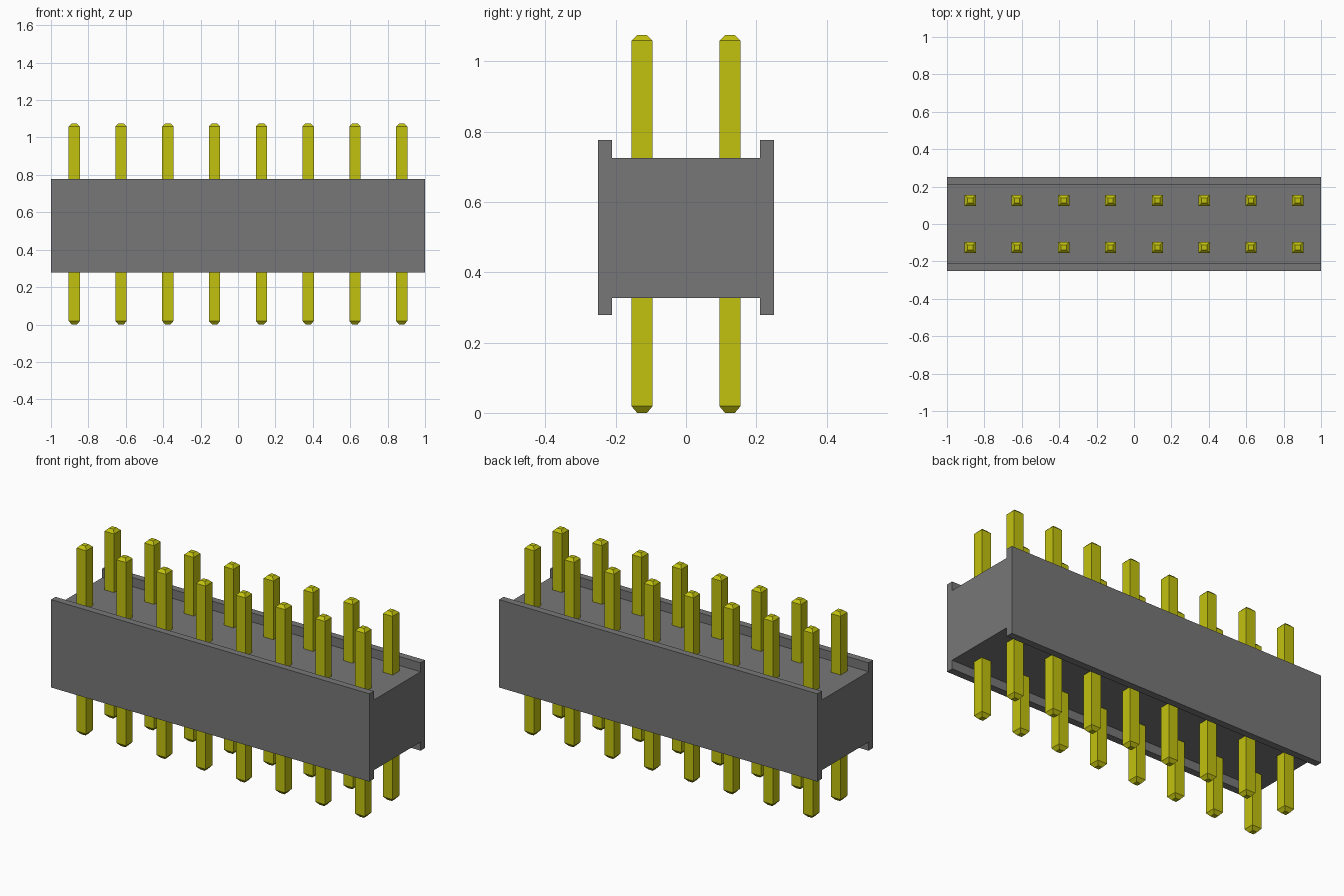
import bpy
import bmesh

cube = bpy.data.objects.get("Cube")
if cube:
    bpy.data.objects.remove(cube, do_unlink=True)


def make_material(name, color):
    mat = bpy.data.materials.new(name)
    mat.use_nodes = True
    mat.diffuse_color = color
    mat.node_tree.nodes["Principled BSDF"].inputs["Base Color"].default_value = color
    return mat


def make_object(name, bm, mat):
    bmesh.ops.recalc_face_normals(bm, faces=bm.faces)
    mesh = bpy.data.meshes.new(name)
    bm.to_mesh(mesh)
    bm.free()
    mesh.materials.append(mat)
    obj = bpy.data.objects.new(name, mesh)
    bpy.context.collection.objects.link(obj)
    return obj


grey = make_material("grey plastic", (0.185, 0.185, 0.185, 1))
gold = make_material("yellow metal", (0.54, 0.54, 0.005, 1))

# Housing: H-shaped profile extruded along its length
OUT, IN = 0.25, 0.21
LOW, FLOOR, DECK, HIGH = 0.278, 0.327, 0.726, 0.777
profile = [(-OUT, LOW), (-IN, LOW), (-IN, FLOOR), (IN, FLOOR), (IN, LOW), (OUT, LOW),
           (OUT, HIGH), (IN, HIGH), (IN, DECK), (-IN, DECK), (-IN, HIGH), (-OUT, HIGH)]
bm = bmesh.new()
end = bm.faces.new([bm.verts.new((-1, y, z)) for y, z in profile])
extruded = bmesh.ops.extrude_face_region(bm, geom=[end], use_keep_orig=True)
new_verts = [v for v in extruded["geom"] if isinstance(v, bmesh.types.BMVert)]
bmesh.ops.translate(bm, verts=new_verts, vec=(2, 0, 0))
make_object("housing", bm, grey)

# Pins: square posts with tapered tips, stacked from four square rings
SHAFT, TIP = 0.03, 0.014
RINGS = [(TIP, 0), (SHAFT, 0.019), (SHAFT, 1.059), (TIP, 1.075)]
PITCH, COLUMNS = 0.25, 8


def make_pin_mesh():
    pin = bmesh.new()
    rings = [[pin.verts.new((sx * r, sy * r, z))
              for sx, sy in ((-1, -1), (1, -1), (1, 1), (-1, 1))]
             for r, z in RINGS]
    for a, b in zip(rings, rings[1:]):
        for i in range(4):
            j = (i + 1) % 4
            pin.faces.new((a[i], a[j], b[j], b[i]))
    pin.faces.new(rings[0])
    pin.faces.new(rings[-1])
    return pin


for row, y in (("front", -PITCH / 2), ("back", PITCH / 2)):
    for col in range(COLUMNS):
        pin = make_object(f"{row}_pin_{col + 1}", make_pin_mesh(), gold)
        pin.location = ((col - (COLUMNS - 1) / 2) * PITCH, y, 0)
